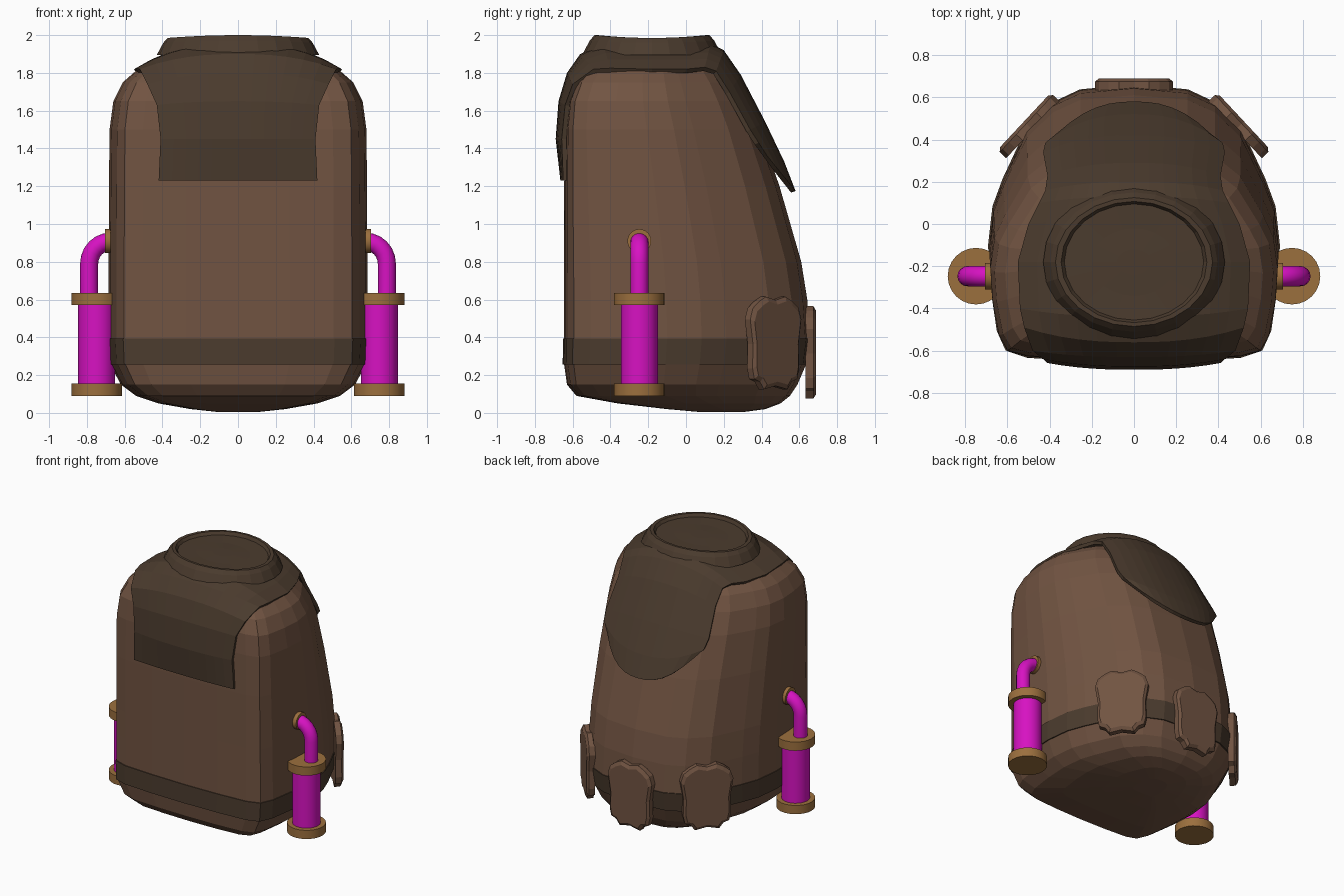
import bpy, bmesh, math
from mathutils import Vector, Matrix

if "Cube" in bpy.data.objects:
    bpy.data.objects.remove(bpy.data.objects["Cube"])


def material(name, rgb):
    m = bpy.data.materials.new(name)
    m.diffuse_color = (*rgb, 1)
    m.use_nodes = True
    m.node_tree.nodes["Principled BSDF"].inputs["Base Color"].default_value = m.diffuse_color
    return m


BROWN = material("brown_leather", (0.165, 0.088, 0.054))
DARK = material("dark_leather", (0.07, 0.044, 0.027))
PINK = material("magenta_glass", (0.68, 0.006, 0.54))
GOLD = material("bronze", (0.33, 0.16, 0.048))


def make(name, verts, faces, mat, recalc=True):
    me = bpy.data.meshes.new(name)
    me.from_pydata(verts, [], faces)
    if recalc:
        bm = bmesh.new()
        bm.from_mesh(me)
        bmesh.ops.recalc_face_normals(bm, faces=bm.faces)
        bm.to_mesh(me)
        bm.free()
    me.materials.append(mat)
    ob = bpy.data.objects.new(name, me)
    bpy.context.collection.objects.link(ob)
    return ob


def loft(name, rings, mat, caps=(True, True)):
    n = len(rings[0])
    verts = [v for r in rings for v in r]
    faces = [(i * n + j, i * n + (j + 1) % n, (i + 1) * n + (j + 1) % n, (i + 1) * n + j)
             for i in range(len(rings) - 1) for j in range(n)]
    if caps[0]:
        faces.append(tuple(range(n))[::-1])
    if caps[1]:
        faces.append(tuple(range((len(rings) - 1) * n, len(rings) * n)))
    return make(name, verts, faces, mat)


def smooth(ob):
    bpy.ops.object.select_all(action='DESELECT')
    ob.select_set(True)
    bpy.context.view_layer.objects.active = ob
    bpy.ops.object.shade_smooth_by_angle(angle=math.radians(40))


# Body: one half outline (x share, depth share), mirrored and lofted upwards
HALF = [(0, 0), (.4, .004), (.74, .015), (.88, .04), (.94, .11), (.985, .27), (1, .42),
        (.97, .56), (.9, .66), (.74, .84), (.56, .935), (.37, .982)]
OUTLINE = HALF + [(0, 1)] + [(-x, t) for x, t in HALF[:0:-1]]
LEVELS = [(.004, .10, .08, .3), (.02, .25, -.1, .42), (.05, .42, -.36, .5), (.09, .54, -.58, .55),
          (.15, .62, -.63, .59), (.255, .676, -.645, .635), (.395, .685, -.645, .655),
          (.6, .685, -.645, .642), (.8, .685, -.645, .61), (1.2, .683, -.645, .495),
          (1.5, .68, -.64, .39), (1.65, .66, -.625, .32), (1.75, .61, -.585, .26),
          (1.82, .53, -.53, .2), (1.85, .42, -.45, .12), (1.88, .25, -.35, 0)]


def section(level, grow=0.0):
    z, w, yf, yb = level
    return [(x * (w + grow), yf - grow + t * (yb - yf + 2 * grow), z) for x, t in OUTLINE]


loft("pack_body", [section(l) for l in LEVELS], BROWN)

# Band around the lower body
lo, hi = LEVELS[5], LEVELS[6]
loft("waist_band", [section(lo, -.01), section(lo, .008), section(hi, .006), section(hi, -.01)],
     DARK, (False, False))

# Flap draped over the top: centre y, z, half width, edge y, z
ROWS = [(-.665, 1.23, .42, -.65, 1.23), (-.69, 1.45, .41, -.658, 1.45), (-.675, 1.65, .43, -.64, 1.63),
        (-.63, 1.80, .48, -.60, 1.74), (-.56, 1.90, .52, -.49, 1.82), (-.44, 1.955, .54, -.40, 1.825),
        (-.18, 1.965, .55, -.18, 1.82), (.02, 1.96, .50, .0, 1.82), (.13, 1.955, .45, .10, 1.83),
        (.20, 1.92, .42, .16, 1.81), (.29, 1.79, .41, .23, 1.70), (.42, 1.54, .43, .34, 1.50),
        (.52, 1.33, .42, .385, 1.43), (.58, 1.175, .36, .43, 1.36)]
COLS = 12
verts = []
for yc, zc, w, ye, ze in ROWS:
    for c in range(COLS + 1):
        u = 2 * c / COLS - 1
        k = abs(u) ** 2.4
        verts.append((u * w, yc + (ye - yc) * k, zc + (ze - zc) * k))
n = COLS + 1
faces = [(r * n + c, r * n + c + 1, (r + 1) * n + c + 1, (r + 1) * n + c)
         for r in range(len(ROWS) - 1) for c in range(COLS)]
flap = make("top_flap", verts, faces, DARK, False)
mod = flap.modifiers.new("thickness", 'SOLIDIFY')
mod.thickness = .025
mod.offset = -1

# Raised oval rim on the flap with a shallow dish inside
RIM = [(.43, .37, 1.895, .0), (.395, .33, 1.96, .01), (.372, .305, 1.985, .015), (.345, .287, 1.985, .015),
       (.33, .275, 1.965, .01), (.2, .16, 1.972, 0), (.08, .06, 1.975, 0)]
rings = []
for rx, ry, z, dz in RIM:
    ang = [2 * math.pi * i / 24 for i in range(24)]
    rings.append([(rx * math.cos(a), -.18 + ry * math.sin(a), z + dz * math.sin(a) ** 2) for a in ang])
loft("flap_rim", rings, DARK, (False, True))

# Three lumpy plates around the back
EDGE = [(0, .232), (.07, .25), (.12, .225), (.165, .19), (.185, .13), (.165, .0), (.168, -.13),
        (.155, -.185), (.115, -.2), (.085, -.24), (0, -.222)]
PLATE = EDGE + [(-x, z) for x, z in EDGE[-2:0:-1]]
for name, turn, dist, z0 in [("back_plate", 0, .662, .315), ("left_plate", 47, .685, .365),
                             ("right_plate", -47, .685, .365)]:
    rot = Matrix.Rotation(math.radians(turn), 4, 'Z')
    rings = []
    for s, d in [(1, -.03), (1, .012), (.9, .027)]:
        rings.append([tuple(rot @ Vector((x * s, dist + d, z0 + z * s))) for x, z in PLATE])
    loft(name, rings, BROWN)


def cylinder(name, centre, r, depth, mat, axis='Z'):
    bpy.ops.mesh.primitive_cylinder_add(vertices=24, radius=r, depth=depth, location=centre,
                                        rotation=(0, math.pi / 2 if axis == 'X' else 0, 0))
    ob = bpy.context.object
    ob.name = name
    ob.data.materials.append(mat)
    smooth(ob)


# Canisters with caps, bent pipe and wall collar on both sides
for side, s in (("left", -1), ("right", 1)):
    x, y = .748 * s, -.247
    cylinder(side + "_canister", (x, y, .36), .098, .44, PINK)
    cylinder(side + "_canister_base", (x, y, .122), .134, .066, GOLD)
    cylinder(side + "_canister_cap", (x, y, .603), .134, .066, GOLD)
    cylinder(side + "_pipe_collar", (.688 * s, y, .91), .063, .034, GOLD, 'X')
    # pipe: straight rise, then an elbow into the body
    path = [(.788, .6, 0), (.788, .79, 0)]
    path += [(.673 + .115 * math.cos(a), .79 + .117 * math.sin(a), a)
             for a in [math.pi / 2 * i / 6 for i in range(1, 7)]]
    rings = []
    for px, pz, a in path:
        ring = []
        for i in range(16):
            b = 2 * math.pi * i / 16
            d = .048 * math.cos(b)
            ring.append((s * (px + d * math.cos(a)), y + .048 * math.sin(b), pz + d * math.sin(a)))
        rings.append(ring)
    smooth(loft(side + "_pipe", rings, PINK))
